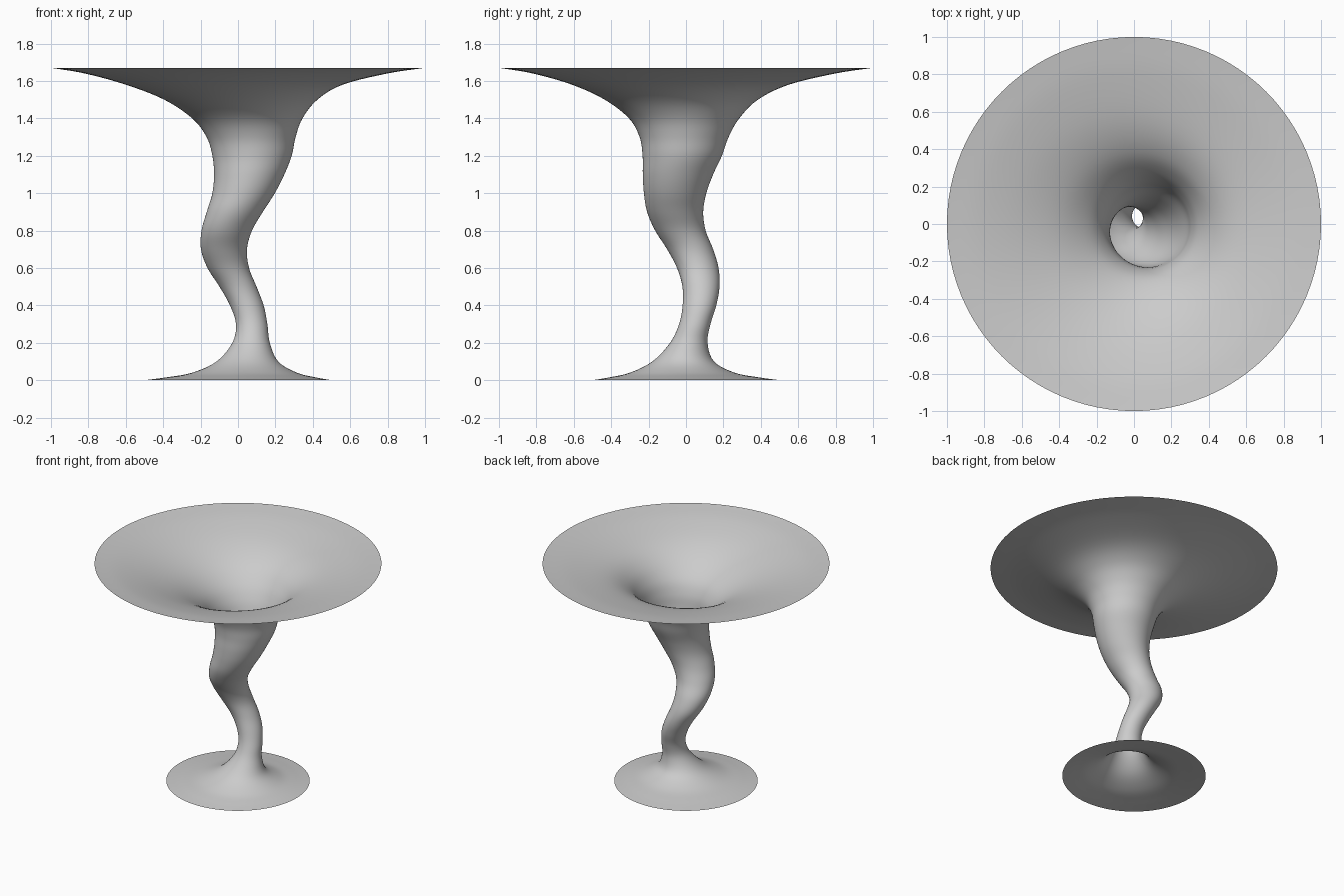
import bpy
import bmesh
from math import cos, sin, tau
from mathutils import Vector

cube = bpy.data.objects.get("Cube")
if cube:
    bpy.data.objects.remove(cube, do_unlink=True)

SIDES = 96
STEPS = 5

# Ring stations: height, radius, centre x, centre y
stations = [Vector(s) for s in (
    (0, .5, 0, 0), (.015, .4, .015, -.01), (.04, .28, .035, -.02),
    (.1, .165, .05, -.015), (.2, .1, .07, .015), (.3, .084, .073, .047),
    (.4, .09, .047, .072), (.5, .099, 0, .08), (.6, .111, -.052, .063),
    (.7, .123, -.075, .022), (.8, .135, -.06, -.03), (.9, .15, -.017, -.058),
    (1, .167, .03, -.058), (1.1, .188, .06, -.043), (1.2, .212, .075, -.02),
    (1.3, .238, .07, -.01), (1.4, .295, .05, -.01), (1.5, .41, .015, -.025),
    (1.58, .58, -.02, -.03), (1.64, .81, -.01, -.01), (1.67, 1, 0, 0))]


def smooth_between(a, b, c, d, t):
    """Smooth curve from b to c, guided by the neighbours a and d."""
    return (b * 2 + (c - a) * t + (a * 2 - b * 5 + c * 4 - d) * t ** 2
            + (b * 3 - a - c * 3 + d) * t ** 3) / 2


def smooth_stations(points):
    ends = [points[0] * 2 - points[1]] + points + [points[-1] * 2 - points[-2]]
    for i in range(len(points) - 1):
        for step in range(STEPS):
            yield smooth_between(*ends[i:i + 4], step / STEPS)
    yield points[-1]


def add_ring(bm, station):
    z, radius, x, y = station
    angles = [tau * k / SIDES for k in range(SIDES)]
    return [bm.verts.new((x + radius * cos(a), y + radius * sin(a), z)) for a in angles]


# Twisting trumpet: an open, single-skin tube with flared ends
bm = bmesh.new()
rings = [add_ring(bm, s) for s in smooth_stations(stations)]
for low, high in zip(rings, rings[1:]):
    for k in range(SIDES):
        n = (k + 1) % SIDES
        bm.faces.new((low[k], low[n], high[n], high[k]))
for face in bm.faces:
    face.smooth = True

mesh = bpy.data.meshes.new("twisted_flared_stem")
bm.to_mesh(mesh)
bm.free()
stem = bpy.data.objects.new("twisted_flared_stem", mesh)
bpy.context.collection.objects.link(stem)

# Plain light grey
grey = bpy.data.materials.new("light_grey")
grey.use_nodes = True
colour = (.6, .6, .6, 1)
grey.diffuse_color = colour
grey.node_tree.nodes["Principled BSDF"].inputs["Base Color"].default_value = colour
mesh.materials.append(grey)
